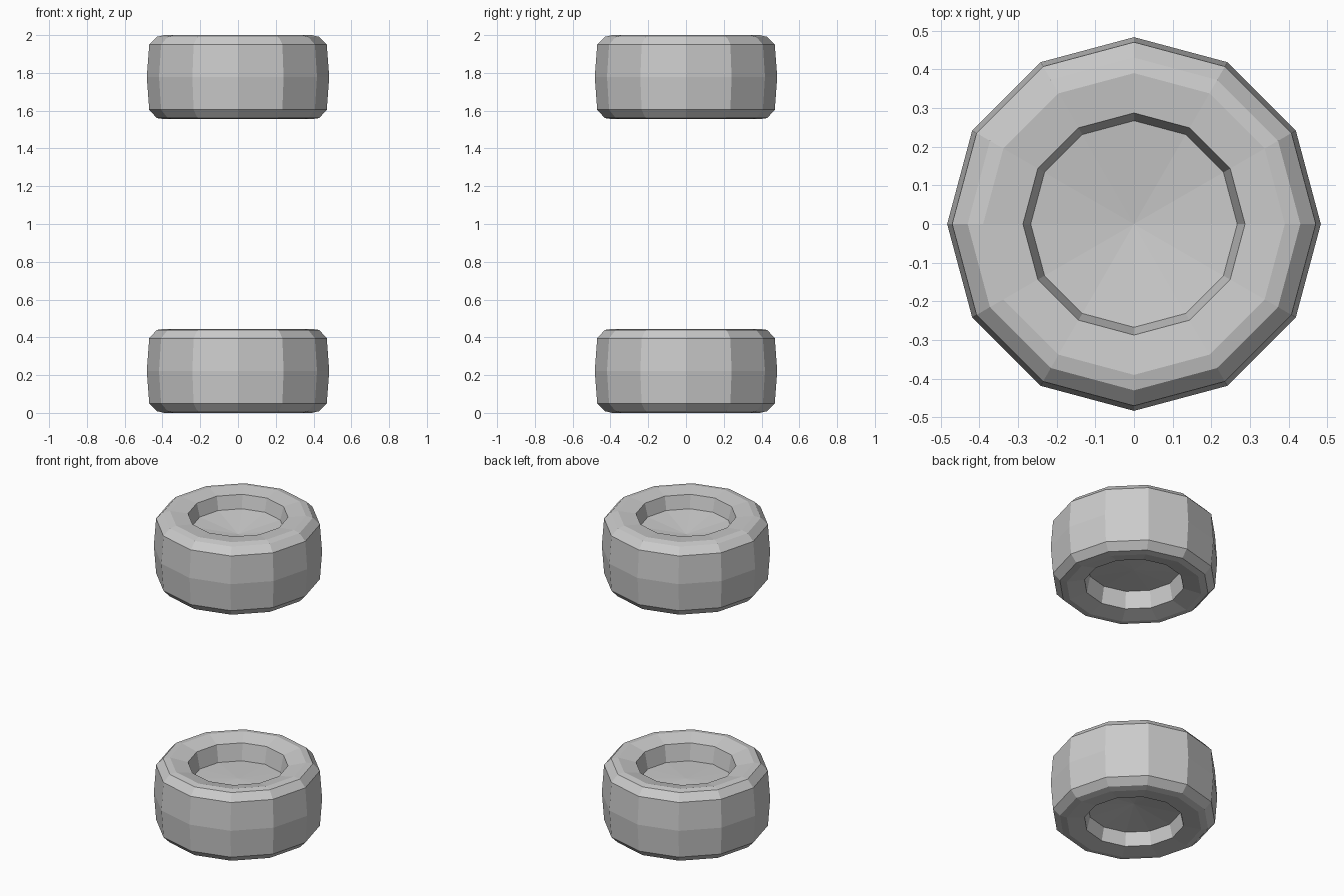
import bpy, bmesh
from math import cos, sin, tau

if "Cube" in bpy.data.objects:
    bpy.data.objects.remove(bpy.data.objects["Cube"])

SIDES = 12
# Wheel half-section: (radius, depth from the outer face), outer hub to inner hub
PROFILE = [(0, .13), (.267, .094), (.287, .012), (.39, 0), (.43, .009),
           (.47, .05), (.483, .222), (.47, .395), (.43, .439), (.39, .445),
           (.287, .42), (.267, .316), (0, .328)]


def wheel(name, outer_z, direction):
    """Revolve the profile around z, starting at the outer face."""
    bm = bmesh.new()
    rings = []
    for r, d in PROFILE:
        z = outer_z + direction * d
        n = SIDES if r else 1
        rings.append([bm.verts.new((r * cos(tau * i / SIDES), r * sin(tau * i / SIDES), z))
                      for i in range(n)])
    for a, b in zip(rings, rings[1:]):
        for i in range(SIDES):
            j = i + 1
            quad = [a[i % len(a)], a[j % len(a)], b[j % len(b)], b[i % len(b)]]
            bm.faces.new(list(dict.fromkeys(quad)))
    bmesh.ops.recalc_face_normals(bm, faces=bm.faces)
    mesh = bpy.data.meshes.new(name)
    bm.to_mesh(mesh)
    bm.free()
    bpy.context.collection.objects.link(bpy.data.objects.new(name, mesh))


# Mirrored pair of wheels on one vertical axis
wheel("lower_wheel", 0, 1)
wheel("upper_wheel", 2, -1)
